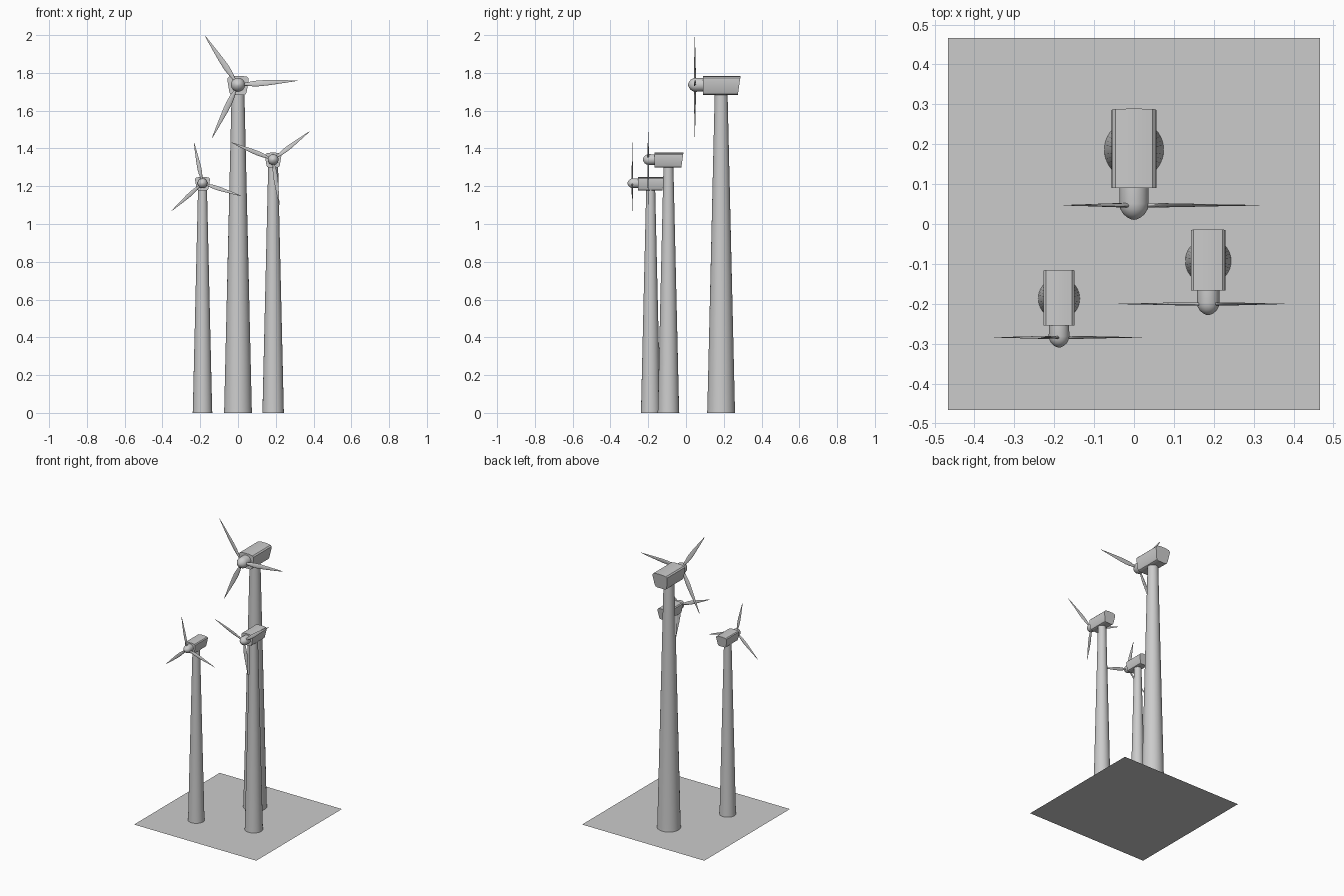
import bpy, bmesh
from math import sin, cos, pi, radians
from mathutils import Matrix, Vector

if "Cube" in bpy.data.objects:
    bpy.data.objects.remove(bpy.data.objects["Cube"])

HUB_Z = 1.737      # rotor axis height on the full-size turbine
ROTOR_Y = -0.139   # rotor plane relative to tower axis


def loft(name, sections, matrix, smooth=35):
    """Skin a list of equal-length point rings, capping both ends."""
    bm = bmesh.new()
    rings = [[bm.verts.new(matrix @ Vector(p)) for p in s] for s in sections]
    n = len(rings[0])
    for a, b in zip(rings, rings[1:]):
        for i in range(n):
            j = (i + 1) % n
            bm.faces.new((a[i], a[j], b[j], b[i]))
    bm.faces.new(rings[0][::-1])
    bm.faces.new(rings[-1])
    bmesh.ops.recalc_face_normals(bm, faces=bm.faces)
    me = bpy.data.meshes.new(name)
    bm.to_mesh(me)
    bm.free()
    ob = bpy.data.objects.new(name, me)
    bpy.context.collection.objects.link(ob)
    bpy.ops.object.select_all(action='DESELECT')
    ob.select_set(True)
    bpy.context.view_layer.objects.active = ob
    bpy.ops.object.shade_smooth_by_angle(angle=radians(smooth))
    return ob


def circle(r, n):
    return [(r * cos(2 * pi * i / n), r * sin(2 * pi * i / n)) for i in range(n)]


def turbine(tag, x, y, scale, angle):
    base = Matrix.Translation((x, y, 0)) @ Matrix.Scale(scale, 4)

    # tapered tower
    loft(tag + "_tower", [[(u, v, z) for u, v in circle(r, 40)]
                          for r, z in [(0.0745, 0), (0.073, 0.02), (0.034, 1.69)]], base)

    # nacelle: rounded section, narrower below, with a raked back
    half = [(0.030, 1.682), (0.040, 1.687), (0.046, 1.699), (0.056, 1.760),
            (0.055, 1.772), (0.047, 1.780), (0.020, 1.784)]
    prof = half + [(-u, z) for u, z in reversed(half)]
    front = [(u, -0.096, z) for u, z in prof]
    back = [(u, 0.088 + 0.015 * (z - 1.68) / 0.104, z) for u, z in prof]
    loft(tag + "_nacelle", [front, back], base)

    # hub with pointed nose
    hub = [(0.036, -0.09), (0.037, -0.135), (0.034, -0.149), (0.027, -0.161),
           (0.016, -0.170), (0.006, -0.1745), (0.001, -0.1755)]
    loft(tag + "_hub", [[(u, yy, HUB_Z + v) for u, v in circle(r, 32)]
                        for r, yy in hub], base)

    # three blades: distance, half chord, half thickness, twist in degrees
    stations = [(0.020, 0.007, 0.006, 0), (0.045, 0.009, 0.005, 14),
                (0.075, 0.0135, 0.0045, 12), (0.110, 0.0158, 0.004, 9),
                (0.150, 0.0145, 0.0034, 7), (0.200, 0.0108, 0.0026, 5),
                (0.260, 0.006, 0.0016, 3), (0.300, 0.0025, 0.0009, 2),
                (0.315, 0.0005, 0.0004, 0)]
    for k in range(3):
        spin = (base @ Matrix.Translation((0, ROTOR_Y, HUB_Z))
                @ Matrix.Rotation(-radians(angle + 120 * k), 4, 'Y'))
        rings = []
        for d, c, t, tw in stations:
            ca, sa = cos(radians(tw)), sin(radians(tw))
            ring = []
            for u, v in circle(1, 12):
                p, q = u * c, v * t
                ring.append((d, p * sa + q * ca, p * ca - q * sa))
            rings.append(ring)
        loft(f"{tag}_blade_{k + 1}", rings, spin, 50)


# flat square base
bpy.ops.mesh.primitive_plane_add(size=0.934, location=(0, 0, 0))
bpy.context.object.name = "base_plate"

turbine("large", 0.0, 0.186, 1.0, 4)
turbine("medium", 0.186, -0.093, 0.772, 37.7)
turbine("small", -0.188, -0.187, 0.7, 101.8)
